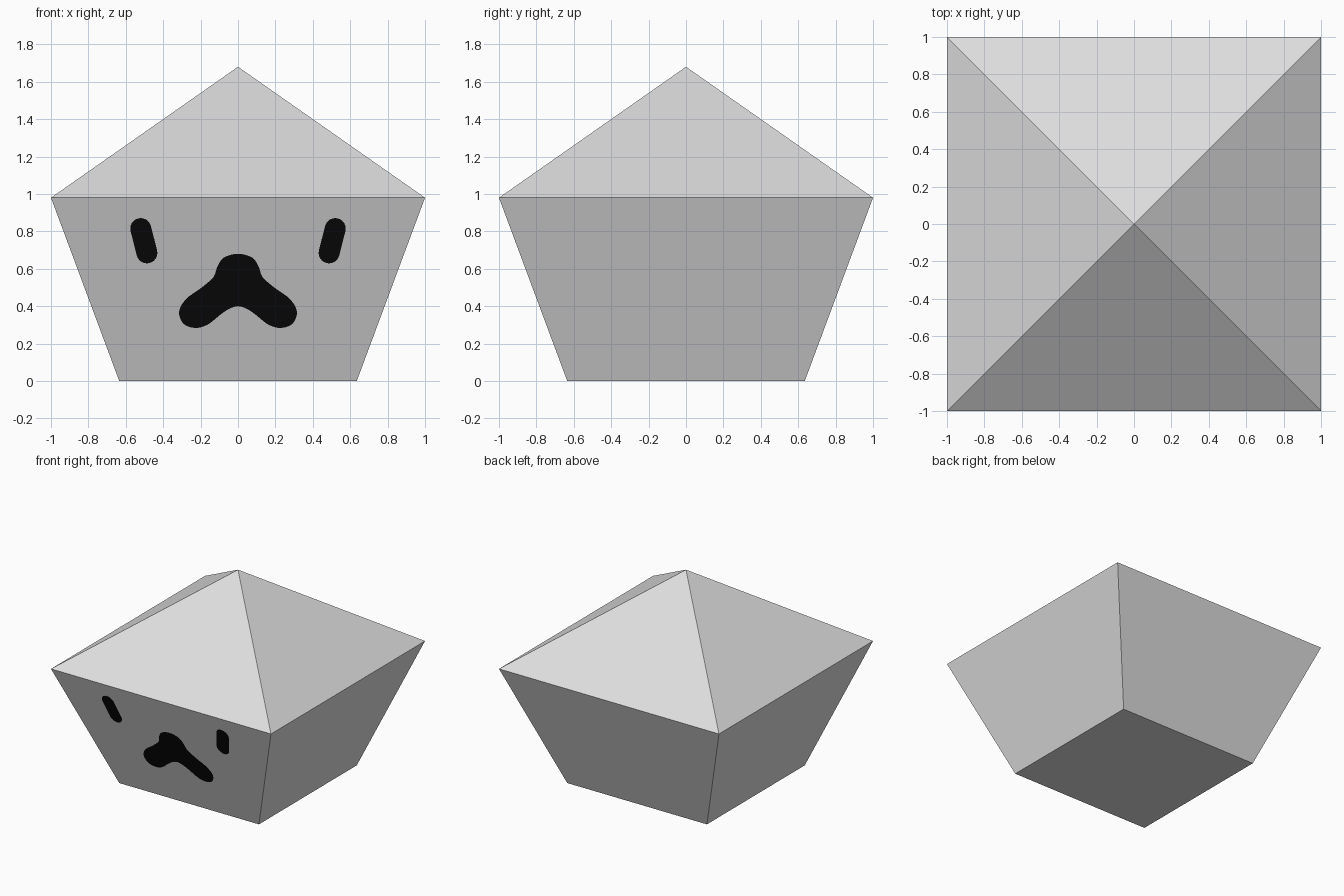
import bpy, bmesh, math
from mathutils import Vector

if "Cube" in bpy.data.objects:
    bpy.data.objects.remove(bpy.data.objects["Cube"])

BASE, RIM, RIM_Z, PEAK_Z = 0.635, 1.0, 0.98, 1.68


def material(name, rgb):
    m = bpy.data.materials.new(name)
    m.diffuse_color = (*rgb, 1.0)
    m.use_nodes = True
    m.node_tree.nodes["Principled BSDF"].inputs["Base Color"].default_value = m.diffuse_color
    return m


grey = material("light_grey", (0.73, 0.73, 0.73))
black = material("black", (0.003, 0.003, 0.003))


def add_object(name, bm, mat):
    mesh = bpy.data.meshes.new(name)
    bm.to_mesh(mesh)
    bm.free()
    mesh.materials.append(mat)
    bpy.context.collection.objects.link(bpy.data.objects.new(name, mesh))


# Body: tapered box whose top face is raised into a pyramid
bm = bmesh.new()
bmesh.ops.create_cube(bm, size=2.0)
for v in bm.verts:
    half = RIM if v.co.z > 0 else BASE
    v.co = (v.co.x * half, v.co.y * half, RIM_Z if v.co.z > 0 else 0.0)
bm.normal_update()
top = max(bm.faces, key=lambda f: f.calc_center_median().z)
peak = bmesh.ops.poke(bm, faces=[top])["verts"][0]
peak.co = (0, 0, PEAK_Z)
bmesh.ops.recalc_face_normals(bm, faces=bm.faces[:])
add_object("body", bm, grey)


def on_front(x, z, lift=0.003):
    """Point just above the sloping front face, given its front-view position."""
    return Vector((x, -(BASE + (RIM - BASE) * z / RIM_Z) - lift, z))


def plate(name, outline):
    bm = bmesh.new()
    face = bm.faces.new([bm.verts.new(on_front(x, z)) for x, z in outline])
    face.normal_update()
    if face.normal.y > 0:
        face.normal_flip()
    bmesh.ops.triangulate(bm, faces=[face])
    add_object(name, bm, black)


def capsule(a, b, r, n=12):
    """Outline of a rounded bar from a to b."""
    ang = math.atan2(b[1] - a[1], b[0] - a[0])
    pts = []
    for c, start in ((b, ang - math.pi / 2), (a, ang + math.pi / 2)):
        for i in range(n + 1):
            t = start + math.pi * i / n
            pts.append((c[0] + r * math.cos(t), c[1] + r * math.sin(t)))
    return pts


def smooth_loop(pts, steps=5):
    """Closed Catmull-Rom curve through the points."""
    out, n = [], len(pts)
    for i in range(n):
        p0, p1, p2, p3 = (Vector(pts[(i + k) % n]) for k in (-1, 0, 1, 2))
        for s in range(steps):
            t = s / steps
            out.append(tuple(0.5 * (2 * p1 + (p2 - p0) * t
                       + (2 * p0 - 5 * p1 + 4 * p2 - p3) * t * t
                       + (3 * p1 - p0 - 3 * p2 + p3) * t ** 3)))
    return out


# Eyes: slanted rounded bars
for side, name in ((-1, "left_eye"), (1, "right_eye")):
    plate(name, capsule((side * 0.52, 0.815), (side * 0.487, 0.685), 0.056))

# Nose and muzzle: mirrored half outline
half = [(0.075, 0.66), (0.11, 0.612), (0.132, 0.555), (0.198, 0.497),
        (0.278, 0.438), (0.315, 0.37), (0.29, 0.305), (0.225, 0.284),
        (0.16, 0.303), (0.09, 0.358), (0.043, 0.388)]
nose = [(0, 0.68)] + half + [(0, 0.4)] + [(-x, z) for x, z in reversed(half)]
plate("nose", smooth_loop(nose))
